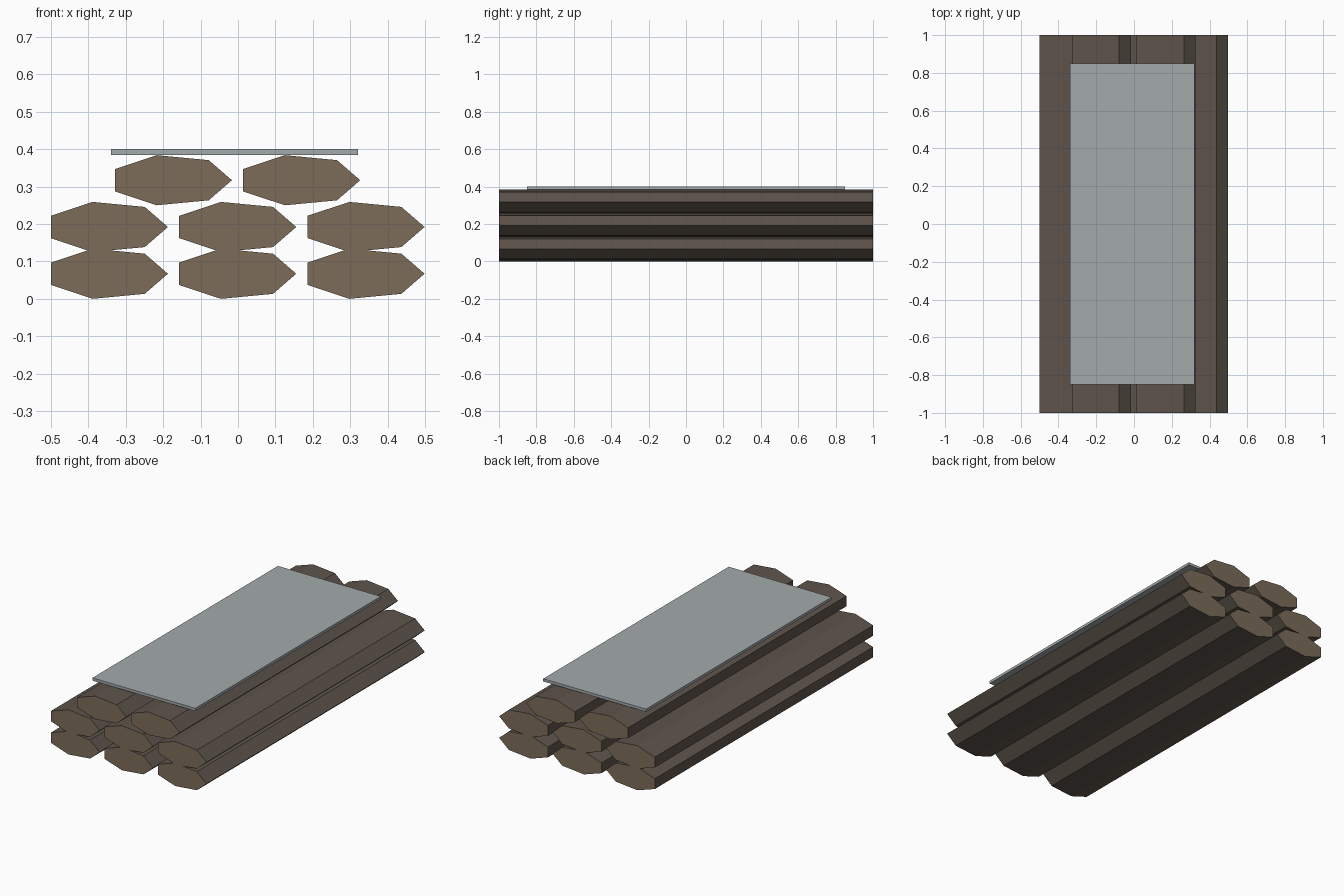
import bpy, bmesh, math

if "Cube" in bpy.data.objects:
    bpy.data.objects.remove(bpy.data.objects["Cube"])


def material(name, rgb):
    m = bpy.data.materials.new(name)
    m.diffuse_color = (*rgb, 1)
    m.use_nodes = True
    m.node_tree.nodes["Principled BSDF"].inputs["Base Color"].default_value = m.diffuse_color
    return m


bark = material("bark", (0.112, 0.089, 0.070))
cut_wood = material("cut_wood", (0.20, 0.15, 0.10))
sheet = material("sheet_grey", (0.37, 0.40, 0.41))


def finish(bm, name, mats):
    bmesh.ops.recalc_face_normals(bm, faces=bm.faces[:])
    me = bpy.data.meshes.new(name)
    bm.to_mesh(me)
    bm.free()
    for m in mats:
        me.materials.append(m)
    ob = bpy.data.objects.new(name, me)
    bpy.context.collection.objects.link(ob)
    return ob


# Flattened seven-sided log lying along y, with lighter cut ends
def log(name, x, z, rx=0.1647, rz=0.0687, half=1.0):
    bm = bmesh.new()
    ring = [bm.verts.new((x + rx * math.cos(k * math.tau / 7), -half,
                          z + rz * math.sin(k * math.tau / 7))) for k in range(7)]
    end = bm.faces.new(ring)
    new = bmesh.ops.extrude_face_region(bm, geom=[end], use_keep_orig=True)["geom"]
    bmesh.ops.translate(bm, vec=(0, 2 * half, 0),
                        verts=[g for g in new if isinstance(g, bmesh.types.BMVert)])
    for f in bm.faces:
        f.material_index = 1 if len(f.verts) == 7 else 0
    return finish(bm, name, (bark, cut_wood))


# Two rows of three logs, then a row of two in the gaps
rows = {"bottom": (-0.352, 3), "middle": (-0.352, 3), "top": (-0.181, 2)}
for r, (row, (x0, count)) in enumerate(rows.items()):
    for i in range(count):
        log(f"{row}_log_{i + 1}", x0 + 0.343 * i, 0.067 + 0.125 * r)

# Thin cover sheet resting on the stack
bm = bmesh.new()
bmesh.ops.create_cube(bm, size=1)
bmesh.ops.scale(bm, vec=(0.66, 1.70, 0.016), verts=bm.verts[:])
bmesh.ops.translate(bm, vec=(-0.009, 0, 0.392), verts=bm.verts[:])
finish(bm, "cover_sheet", (sheet,))
